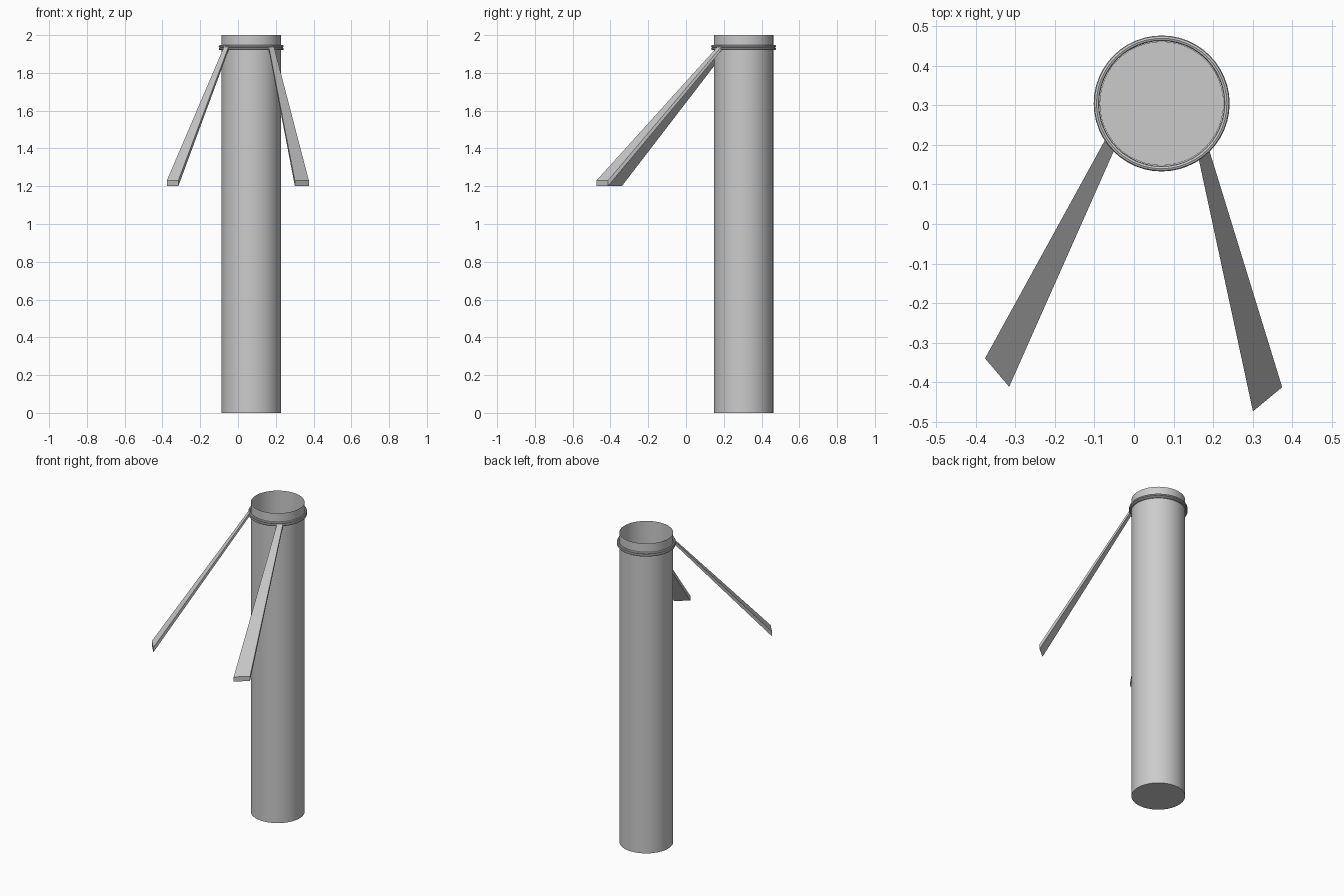
import bpy, math

if "Cube" in bpy.data.objects:
    bpy.data.objects.remove(bpy.data.objects["Cube"])

CX, CY = 0.07, 0.305      # axis of the tube
SEGS = 48


def make_mesh(name, verts, faces, smooth=False):
    mesh = bpy.data.meshes.new(name)
    mesh.from_pydata(verts, [], faces)
    mesh.update()
    obj = bpy.data.objects.new(name, mesh)
    bpy.context.collection.objects.link(obj)
    if smooth:
        bpy.ops.object.select_all(action='DESELECT')
        obj.select_set(True)
        bpy.context.view_layer.objects.active = obj
        bpy.ops.object.shade_smooth_by_angle(angle=math.radians(40))
    return obj


def lathe(name, profile, cap_bottom=False, closed=False):
    """Spin (radius, z) points around the tube axis."""
    verts = [(CX + r * math.cos(2 * math.pi * i / SEGS),
              CY + r * math.sin(2 * math.pi * i / SEGS), z)
             for r, z in profile for i in range(SEGS)]
    n = len(profile)
    faces = []
    for k in range(n if closed else n - 1):
        a, b = k * SEGS, (k + 1) % n * SEGS
        for i in range(SEGS):
            j = (i + 1) % SEGS
            faces.append((a + i, a + j, b + j, b + i))
    if cap_bottom:
        faces.append(tuple(reversed(range(SEGS))))
    return make_mesh(name, verts, faces, smooth=True)


def strap(name, low, high):
    """Tapered bar: low and high are each a pair of (x, y) edge points."""
    verts = []
    for pair, z0, z1 in ((low, 1.20, 1.23), (high, 1.92, 1.94)):
        verts += [(x, y, z) for z in (z0, z1) for x, y in pair]
    faces = [(0, 1, 3, 2), (4, 6, 7, 5), (0, 4, 5, 1),
             (2, 3, 7, 6), (0, 2, 6, 4), (1, 5, 7, 3)]
    return make_mesh(name, verts, faces)


# Open-topped thin tube with a floor
lathe("tube", [(0.157, 0.0), (0.157, 2.0)], cap_bottom=True)

# Double-beaded clamp ring around the top
for label, z in (("lower", 1.927), ("upper", 1.941)):
    bead = [(0.165 + 0.007 * math.cos(t * math.pi / 4),
             z + 0.007 * math.sin(t * math.pi / 4)) for t in range(8)]
    lathe("clamp_ring_" + label, bead, closed=True)

# Two straps slanting down and forward from the ring
strap("left_strap", [(-0.377, -0.34), (-0.316, -0.412)],
      [(-0.073, 0.213), (-0.050, 0.187)])
strap("right_strap", [(0.301, -0.474), (0.375, -0.413)],
      [(0.163, 0.168), (0.190, 0.188)])
